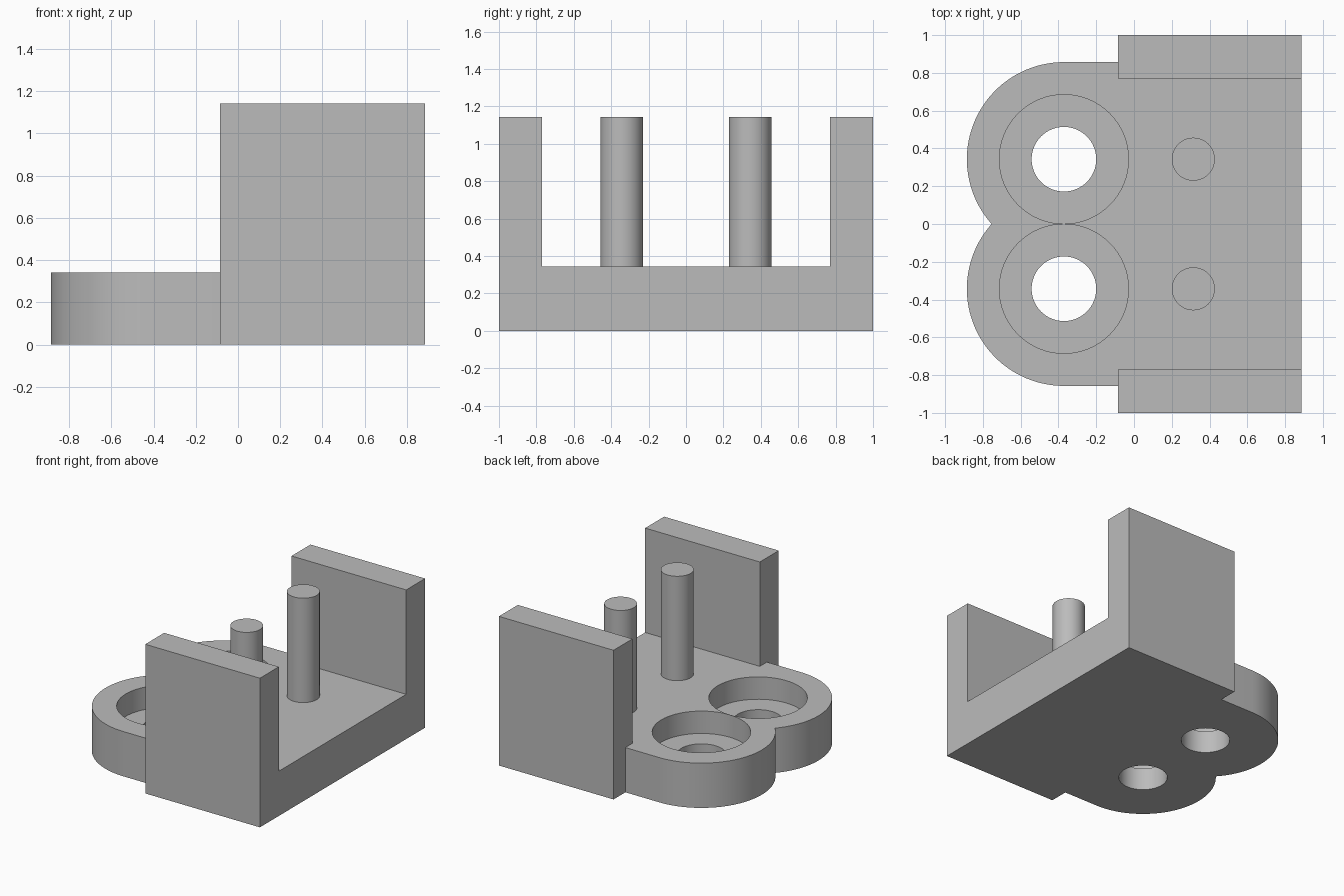
import bpy, bmesh
from math import sin, cos, pi, acos, radians

if "Cube" in bpy.data.objects:
    bpy.data.objects.remove(bpy.data.objects["Cube"])

# Shared dimensions
PLATE, TOP = 0.343, 1.143            # plate thickness, overall height
BACK, WALL_X = 0.886, -0.086         # closed end, start of the walls
WALL_IN, WALL_OUT = 0.771, 1.0
LOBE_X, LOBE_Y, LOBE_R = -0.371, 0.343, 0.514
PEG_X, PEG_R = 0.314, 0.114

grey = bpy.data.materials.new("plain_grey")
grey.use_nodes = True
colour = (0.5, 0.5, 0.5, 1)
grey.diffuse_color = colour
grey.node_tree.nodes["Principled BSDF"].inputs["Base Color"].default_value = colour


def prism(name, outline, z0, z1):
    """Extrude a flat outline from z0 to z1."""
    bm = bmesh.new()
    face = bm.faces.new([bm.verts.new((x, y, z0)) for x, y in outline])
    ret = bmesh.ops.extrude_face_region(bm, geom=[face])
    verts = [v for v in ret["geom"] if isinstance(v, bmesh.types.BMVert)]
    bmesh.ops.translate(bm, verts=verts, vec=(0, 0, z1 - z0))
    bmesh.ops.recalc_face_normals(bm, faces=bm.faces)
    mesh = bpy.data.meshes.new(name)
    bm.to_mesh(mesh)
    bm.free()
    mesh.materials.append(grey)
    obj = bpy.data.objects.new(name, mesh)
    bpy.context.collection.objects.link(obj)
    return obj


def arc(cx, cy, r, a0, a1, n):
    """Points from angle a0 to a1, both ends included."""
    angles = [a0 + (a1 - a0) * i / n for i in range(n + 1)]
    return [(cx + r * cos(a), cy + r * sin(a)) for a in angles]


def circle(cx, cy, r, n=64):
    return arc(cx, cy, r, 0, 2 * pi, n)[:-1]


def activate(obj):
    bpy.ops.object.select_all(action="DESELECT")
    obj.select_set(True)
    bpy.context.view_layer.objects.active = obj


def smooth(obj):
    activate(obj)
    bpy.ops.object.shade_smooth_by_angle(angle=radians(30))


# Base plate: two round lobes meeting in a notch, stepped in to fit between the walls
notch = pi + acos((LOBE_R ** 2 - LOBE_Y ** 2) ** 0.5 / LOBE_R)
half = [(BACK, WALL_IN), (WALL_X, WALL_IN), (WALL_X, LOBE_Y + LOBE_R)]
half += arc(LOBE_X, LOBE_Y, LOBE_R, pi / 2, notch, 40)
outline = half + [(x, -y) for x, y in reversed(half[:-1])]
base = prism("base_plate", outline, 0, PLATE)

# Counterbored holes through the lobes
for side in (1, -1):
    for r, z0 in ((0.342, PLATE / 2), (0.171, -0.1)):
        cutter = prism("hole_cutter", circle(LOBE_X, side * LOBE_Y, r), z0, PLATE + 0.1)
        cutter.hide_render = True
        activate(base)
        mod = base.modifiers.new("hole", "BOOLEAN")
        mod.operation, mod.solver, mod.object = "DIFFERENCE", "EXACT", cutter
        bpy.ops.object.modifier_apply(modifier=mod.name)
        bpy.data.objects.remove(cutter)
smooth(base)

# Side walls and upright pegs
for side, label in ((-1, "front"), (1, "back")):
    a, b = sorted((side * WALL_IN, side * WALL_OUT))
    prism(label + "_wall", [(WALL_X, a), (BACK, a), (BACK, b), (WALL_X, b)], 0, TOP)
    smooth(prism(label + "_peg", circle(PEG_X, side * LOBE_Y, PEG_R, 48), PLATE, TOP))
